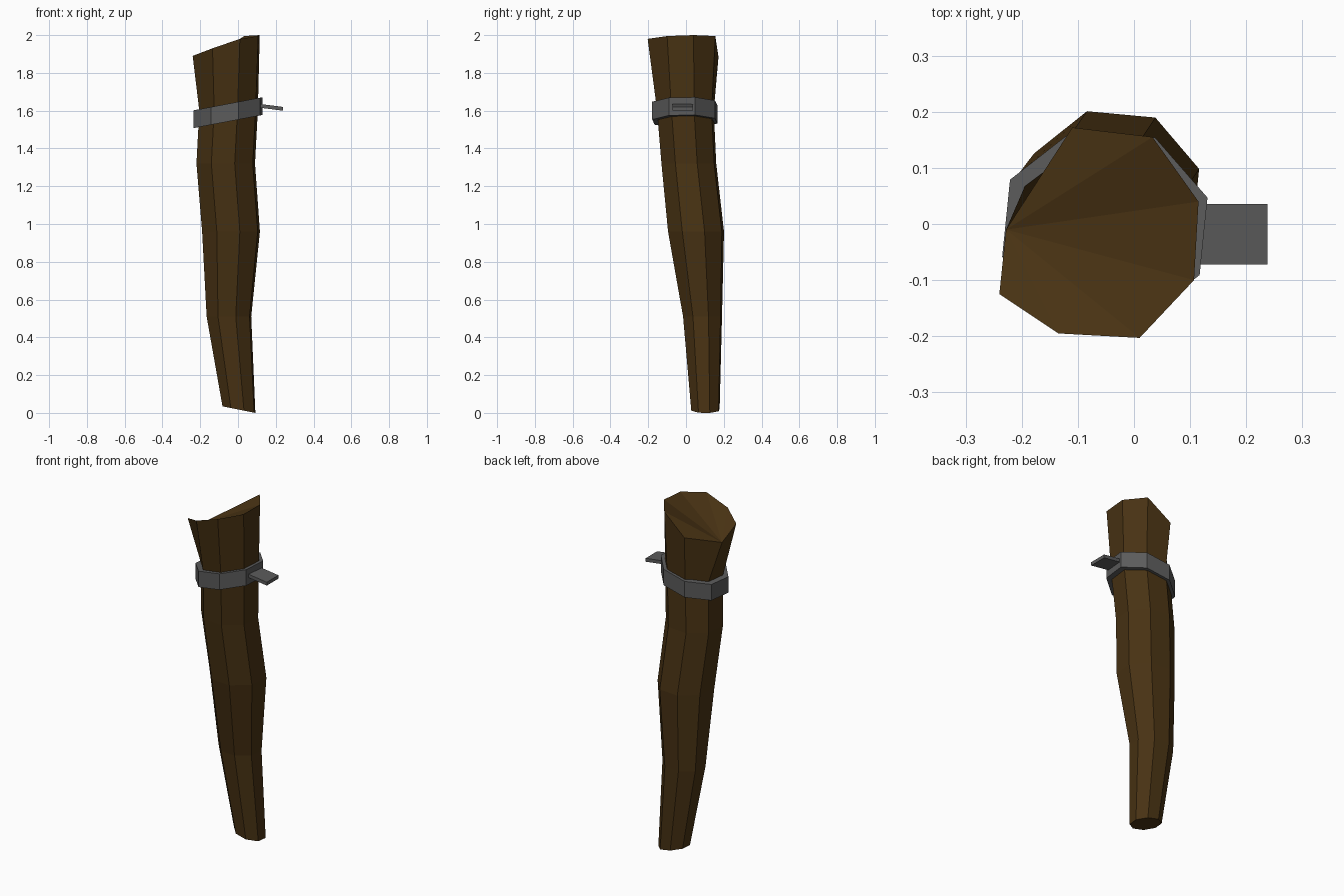
import bpy, bmesh, math

if "Cube" in bpy.data.objects:
    bpy.data.objects.remove(bpy.data.objects["Cube"])

SIDES, TURN = 8, math.radians(17)
REACH = math.cos(TURN)  # octagon half-width relative to its radius


def material(name, rgb):
    m = bpy.data.materials.new(name)
    m.diffuse_color = (*rgb, 1)
    m.use_nodes = True
    m.node_tree.nodes["Principled BSDF"].inputs["Base Color"].default_value = m.diffuse_color
    return m


wood = material("dark wood", (0.065, 0.032, 0.0065))
metal = material("grey metal", (0.105, 0.105, 0.105))


def make(name, bm, mat):
    bmesh.ops.recalc_face_normals(bm, faces=bm.faces)
    mesh = bpy.data.meshes.new(name)
    bm.to_mesh(mesh)
    bm.free()
    mesh.materials.append(mat)
    ob = bpy.data.objects.new(name, mesh)
    bpy.context.collection.objects.link(ob)
    return ob


def octagon(cx, cy, hx, hy, height):
    """Points of an octagon with half extents hx, hy; height is a function of x."""
    pts = []
    for i in range(SIDES):
        a = TURN + i * math.tau / SIDES
        x = cx + hx / REACH * math.cos(a)
        pts.append((x, cy + hy / REACH * math.sin(a), height(x)))
    return pts


def bridge(bm, a, b):
    for i in range(len(a)):
        j = (i + 1) % len(a)
        bm.faces.new((a[i], a[j], b[j], b[i]))


# Crooked tapering wooden post: centre x, y, half widths, z
sections = [(-0.048, 0.0875, 0.118, 0.103, 0.51),
            (-0.037, 0.053, 0.153, 0.148, 0.96),
            (-0.065, 0.015, 0.155, 0.145, 1.32),
            (-0.050, -0.003, 0.155, 0.150, 1.60)]
top = [(0.115, 0.04, 2.0), (0.033, 0.155, 1.995), (-0.11, 0.172, 1.885),
       (-0.228, -0.01, 1.82), (-0.24, -0.125, 1.89), (-0.135, -0.195, 1.93),
       (0.01, -0.203, 1.98), (0.107, -0.10, 1.995)]
loops = [octagon(0.005, 0.103, 0.087, 0.075, lambda x: max(0, 0.017 - 0.2 * (x - 0.005)))]
loops += [octagon(cx, cy, hx, hy, lambda x, z=z: z) for cx, cy, hx, hy, z in sections]
loops.append(top)
bm = bmesh.new()
rings = [[bm.verts.new(p) for p in loop] for loop in loops]
for a, b in zip(rings, rings[1:]):
    bridge(bm, a, b)
bm.faces.new(rings[0])
t = rings[-1]
for k in range(1, SIDES - 1):  # uneven broken top, fanned from its lowest corner
    bm.faces.new((t[3], t[(3 + k) % SIDES], t[(4 + k) % SIDES]))
make("wooden_post", bm, wood)

# Slanted metal band around the post
bm = bmesh.new()
loops = []
for inset, dz in ((0, -0.047), (0, 0.047), (0.03, 0.047), (0.03, -0.047)):
    pts = octagon(-0.052, -0.006, 0.183 - inset, 0.173 - inset,
                  lambda x: 1.59 + 0.19 * (x + 0.05) + dz)
    loops.append([bm.verts.new(p) for p in pts])
for i in range(4):
    bridge(bm, loops[i], loops[(i + 1) % 4])
make("metal_band", bm, metal)

# Flat metal tab sticking out to the right, drooping slightly
bm = bmesh.new()
bmesh.ops.create_cube(bm, size=1)
for v in bm.verts:
    x = 0.175 + v.co.x * 0.126
    v.co = (x, -0.018 + v.co.y * 0.108, 1.618 - 0.13 * (x - 0.175) + v.co.z * 0.02)
make("metal_tab", bm, metal)
